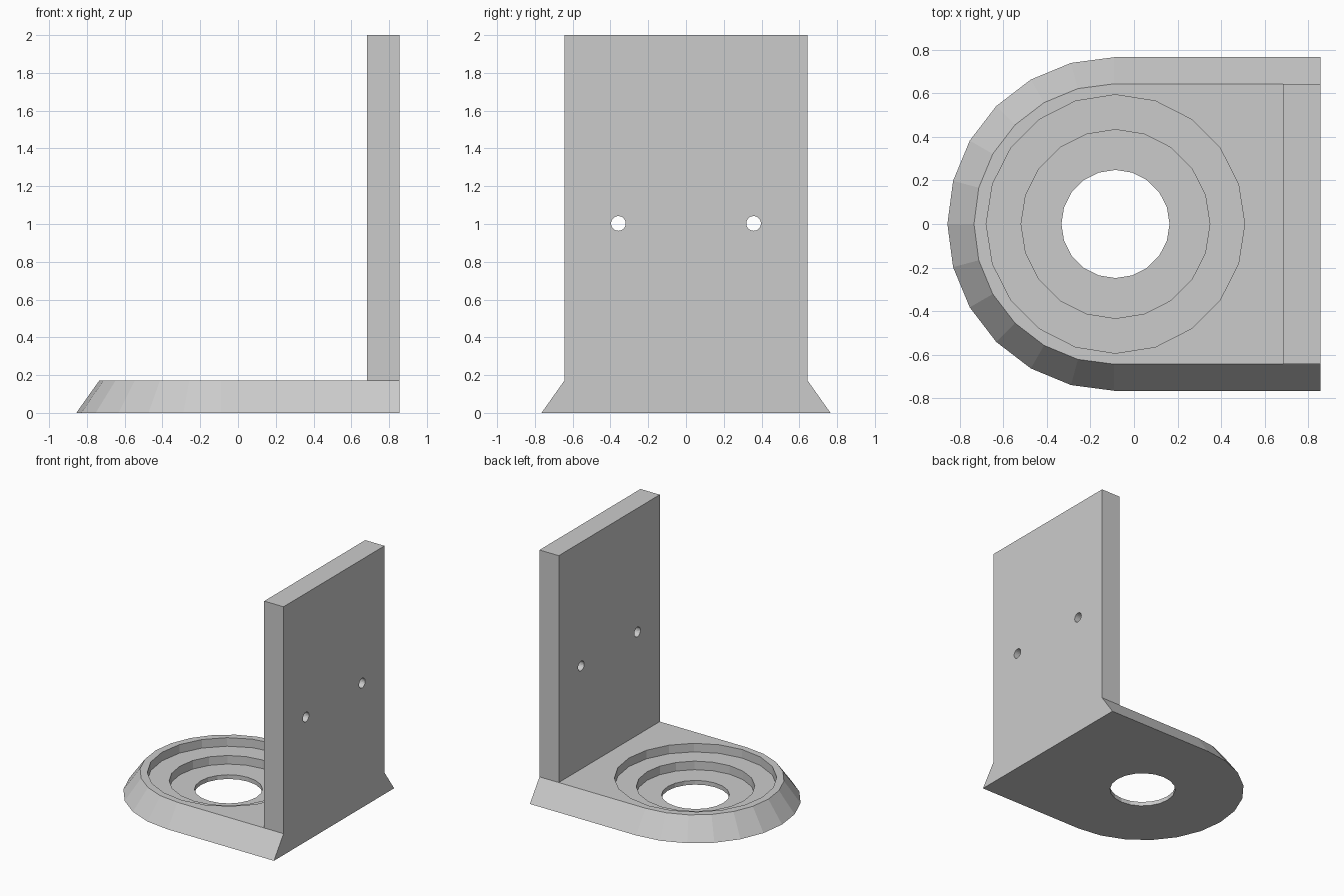
import bpy
import bmesh
from math import cos, sin, pi
from mathutils import Matrix, Vector

cube = bpy.data.objects.get("Cube")
if cube:
    bpy.data.objects.remove(cube, do_unlink=True)

BACK = 0.856      # outer face of the upright plate
THICK = 0.172     # thickness of base and plate
WIDTH = 0.643     # half width of the plate

grey = bpy.data.materials.new("light grey")
grey.use_nodes = True
grey.diffuse_color = (0.6, 0.6, 0.6, 1)
grey.node_tree.nodes["Principled BSDF"].inputs["Base Color"].default_value = (0.6, 0.6, 0.6, 1)


def make_object(name, bm):
    bmesh.ops.recalc_face_normals(bm, faces=bm.faces)
    mesh = bpy.data.meshes.new(name)
    bm.to_mesh(mesh)
    bm.free()
    mesh.materials.append(grey)
    obj = bpy.data.objects.new(name, mesh)
    bpy.context.collection.objects.link(obj)
    return obj


def outline(radius):
    """Half circle on the left, straight sides running to the back face."""
    arc = [(-0.091 - radius * sin(pi * i / 12), radius * cos(pi * i / 12)) for i in range(13)]
    return [(BACK, radius)] + arc + [(BACK, -radius)]


def cylinder(name, radius, depth, centre, turn=Matrix()):
    bm = bmesh.new()
    bmesh.ops.create_cone(bm, cap_ends=True, segments=20, radius1=radius, radius2=radius,
                          depth=depth, matrix=Matrix.Translation(centre) @ turn)
    return make_object(name, bm)


def boolean(target, tool, operation):
    mod = target.modifiers.new(tool.name, "BOOLEAN")
    mod.operation = operation
    mod.solver = "EXACT"
    mod.object = tool
    tool.hide_render = True
    tool.hide_set(True)
    bpy.context.view_layer.objects.active = target
    bpy.ops.object.modifier_apply(modifier=mod.name)
    bpy.data.objects.remove(tool, do_unlink=True)


# Base with sloping rim
bm = bmesh.new()
rings = [[bm.verts.new((x, y, z)) for x, y in outline(r)]
         for r, z in ((0.765, 0), (WIDTH, THICK))]
low, high = rings
bm.faces.new(low)
bm.faces.new(high)
for i in range(len(low)):
    j = (i + 1) % len(low)
    bm.faces.new((low[i], low[j], high[j], high[i]))
bracket = make_object("bracket", bm)

# Upright plate, sunk through the base and merged with it
bm = bmesh.new()
bmesh.ops.create_cube(bm, size=1)
bmesh.ops.scale(bm, vec=(THICK, WIDTH * 2, 1.95), verts=bm.verts)
bmesh.ops.translate(bm, vec=(BACK - THICK / 2, 0, 1.025), verts=bm.verts)
boolean(bracket, make_object("upright_plate", bm), "UNION")

# Stepped round recess and through hole: radius and floor height
for name, radius, floor in (("wide_recess", 0.593, 0.103),
                            ("narrow_recess", 0.433, 0.034),
                            ("base_hole", 0.248, -0.2)):
    depth = 0.4 - floor
    boolean(bracket, cylinder(name, radius, depth, Vector((-0.085, 0, floor + depth / 2))), "DIFFERENCE")

# Two screw holes through the plate
for side in (-1, 1):
    centre = Vector((BACK - THICK / 2, side * 0.358, 1.003))
    boolean(bracket, cylinder("screw_hole", 0.039, 0.5, centre, Matrix.Rotation(pi / 2, 4, "Y")), "DIFFERENCE")
